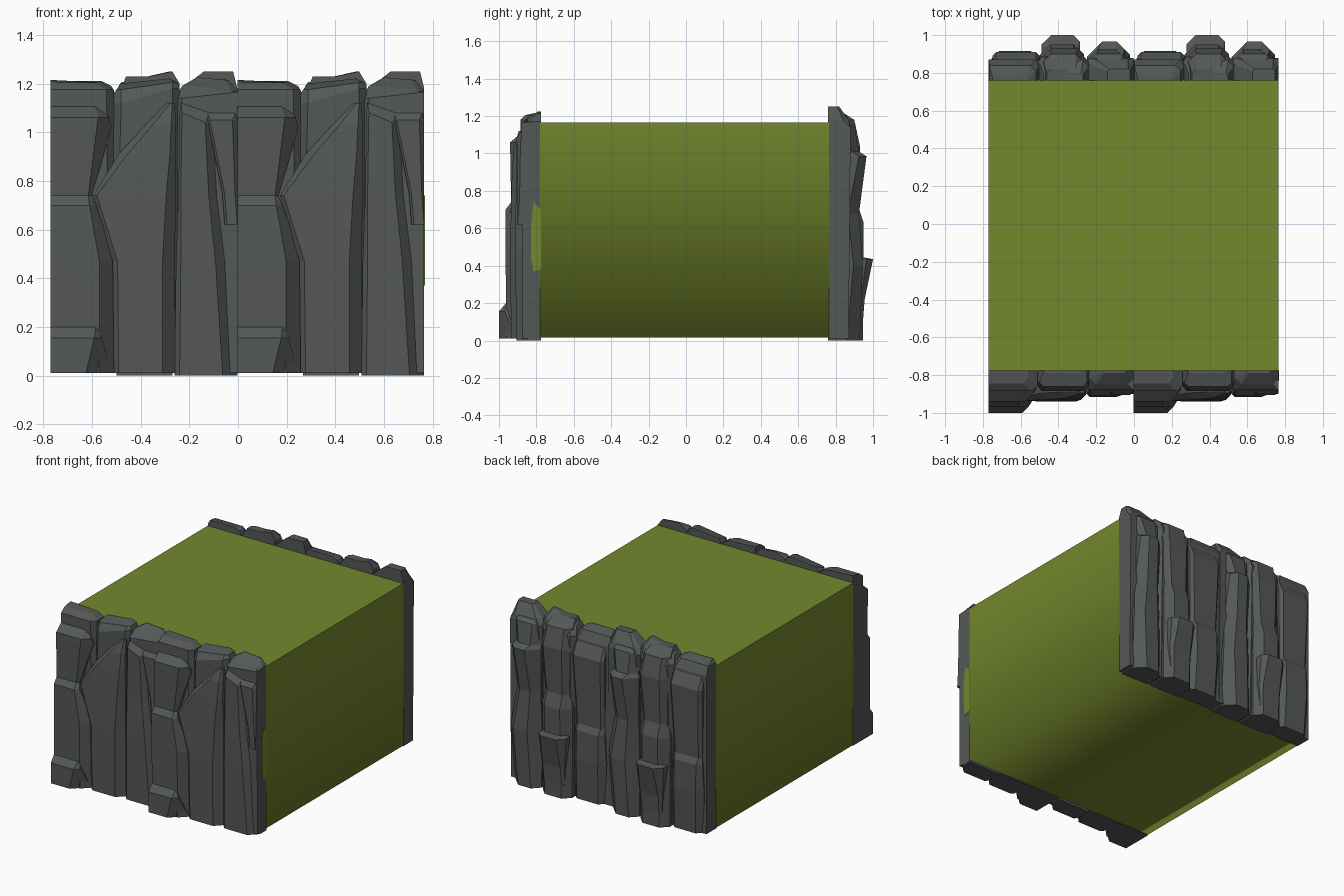
import bpy, bmesh


def material(name, rgb):
    m = bpy.data.materials.new(name)
    m.diffuse_color = (*rgb, 1)
    return m


ROCK = material("dark grey rock", (0.088, 0.098, 0.092))
GRASS = material("olive green grass", (0.175, 0.245, 0.026))
TILE = 0.7675          # the cliff pattern repeats twice across the block
LEFT = -0.77


def make(name, bm, mat):
    bmesh.ops.recalc_face_normals(bm, faces=bm.faces[:])
    me = bpy.data.meshes.new(name)
    bm.to_mesh(me)
    bm.free()
    me.materials.append(mat)
    ob = bpy.data.objects.new(name, me)
    bpy.context.collection.objects.link(ob)
    return ob


def column(name, side, inner, sections, closed=True):
    """Loft a rock column, once per tile.
    Section: z, left x, right x, depth y, left bevel, right bevel, tilt of right side."""
    for t in range(2):
        bm = bmesh.new()
        rings = []
        for z, a, b, y, bl, br, tilt in sections:
            iny = min(inner, y)
            pts = [(a, iny, 0), (a, max(iny, y - bl), 0), (a + bl, y, 0),
                   (b - br, y, tilt), (b, max(iny, y - br), tilt), (b, iny, tilt)]
            rings.append([bm.verts.new((px + t * TILE, side * py, z + pz)) for px, py, pz in pts])
        for r0, r1 in zip(rings, rings[1:]):
            for i in range(6):
                j = (i + 1) % 6
                bm.faces.new((r0[i], r0[j], r1[j], r1[i]))
        bm.faces.new(rings[0])
        bm.faces.new(rings[-1])
        make(f"{name}_{t + 1}", bm, ROCK)


# Grass block: top, sides and bottom, soft along the lower edges
bm = bmesh.new()
prof = [(LEFT, 1.165), (LEFT, 0.015), (0, 0.015), (0.765, 0.015), (0.765, 1.165)]
rows = [[bm.verts.new((x, y, z)) for x, z in prof] for y in (-0.78, 0.765)]
for i in range(5):
    j = (i + 1) % 5
    f = bm.faces.new((rows[0][i], rows[0][j], rows[1][j], rows[1][i]))
    f.smooth = i != 4
bm.edges.ensure_lookup_table()
for e in bm.edges:
    if all(v.co.z > 1 for v in e.verts):
        e.smooth = False
make("grass_block", bm, GRASS)

# Green patch on the right end of the front cliff
bm = bmesh.new()
outline = [(-0.776, 0.38), (-0.815, 0.37), (-0.828, 0.44), (-0.83, 0.6), (-0.815, 0.74), (-0.776, 0.70)]
f = bm.faces.new([bm.verts.new((0.763, y, z)) for y, z in outline])
ext = bmesh.ops.extrude_face_region(bm, geom=[f])
bmesh.ops.translate(bm, vec=(0.005, 0, 0), verts=[v for v in ext["geom"] if isinstance(v, bmesh.types.BMVert)])
make("moss_patch", bm, GRASS)

# Front cliff: backing wall with a broken rim
F = 0.775
column("front_wall_left", -1, F, [
    (0.01, -0.77, -0.51, 0.88, 0, .02, 0), (1.175, -0.77, -0.51, 0.885, 0, .03, 0),
    (1.205, -0.77, -0.56, 0.845, 0, .03, 0), (1.215, -0.77, -0.57, 0.79, 0, .01, -.01)])
column("front_wall_middle", -1, F, [
    (0.01, -0.53, -0.24, 0.875, .02, .02, 0), (1.12, -0.53, -0.24, 0.885, .05, .03, .06),
    (1.175, -0.50, -0.25, 0.86, .02, .02, .03), (1.20, -0.48, -0.28, 0.79, .01, .01, .02)])
column("front_wall_right", -1, F, [
    (0.01, -0.26, -0.0025, 0.875, .02, 0, 0), (1.14, -0.26, -0.0025, 0.88, .03, 0, .025),
    (1.19, -0.23, -0.0025, 0.85, .03, .03, -.02), (1.225, -0.17, -0.04, 0.79, .01, .01, -.01)])

# Front cliff: standing columns
column("front_left_column", -1, F, [
    (0.01, -0.77, -0.51, 0.96, 0, .06, 0), (0.47, -0.77, -0.50, 0.965, 0, .07, 0),
    (0.70, -0.77, -0.585, 0.965, 0, .025, 0), (0.74, -0.77, -0.60, 0.935, 0, .015, 0),
    (1.02, -0.77, -0.52, 0.94, 0, .06, 0), (1.06, -0.77, -0.53, 0.94, 0, .045, 0),
    (1.11, -0.77, -0.56, 0.88, 0, .03, 0)])
column("front_left_foot", -1, 0.9, [
    (0.01, -0.77, -0.515, 1.0, 0, .11, 0), (0.155, -0.77, -0.56, 1.0, 0, .03, 0),
    (0.20, -0.77, -0.575, 0.963, 0, .01, 0)])
column("front_wedge_column", -1, F, [
    (0.01, -0.51, -0.255, 0.935, .02, .055, 0), (0.47, -0.515, -0.26, 0.94, .02, .05, 0),
    (0.74, -0.595, -0.255, 0.935, .015, .04, 0), (0.91, -0.49, -0.255, 0.93, .035, .025, 0),
    (1.03, -0.38, -0.255, 0.92, .03, .02, 0), (1.12, -0.29, -0.26, 0.895, .01, .01, 0)])
column("front_right_column", -1, F, [
    (0.0, -0.26, -0.0025, 0.905, .02, .06, 0), (0.47, -0.255, -0.0025, 0.915, .02, .09, 0),
    (0.74, -0.245, -0.05, 0.91, .01, .07, 0), (1.08, -0.24, -0.115, 0.91, .01, .02, -.04),
    (1.12, -0.235, -0.12, 0.88, .0, .0, -.04)])
column("front_right_sliver", -1, F, [
    (0.62, -0.055, -0.0025, 0.90, .01, .0, 0), (0.75, -0.065, -0.0025, 0.90, .01, .01, 0),
    (1.05, -0.125, -0.0025, 0.905, .01, .02, 0), (1.08, -0.125, -0.01, 0.88, .0, .0, 0)])

# Back cliff: backing wall with a broken rim
B = 0.76
column("back_wall_left", 1, B, [
    (0.01, -0.77, -0.49, 0.87, 0, .02, 0), (1.13, -0.77, -0.49, 0.87, 0, .03, 0),
    (1.19, -0.765, -0.52, 0.84, 0, .03, 0), (1.21, -0.75, -0.56, 0.78, 0, .01, 0)])
column("back_wall_middle", 1, B, [
    (0.01, -0.51, -0.24, 0.88, .02, .02, 0), (1.14, -0.51, -0.24, 0.89, .03, .03, 0),
    (1.19, -0.49, -0.24, 0.86, .03, .03, .01), (1.205, -0.48, -0.27, 0.80, .01, .01, .045)])
column("back_wall_right", 1, B, [
    (0.01, -0.26, -0.0025, 0.87, .02, 0, 0), (1.14, -0.26, -0.0025, 0.88, .03, 0, 0),
    (1.18, -0.23, -0.0025, 0.87, .03, .03, 0), (1.25, -0.14, -0.02, 0.82, .01, .01, 0)])

# Back cliff: standing columns
column("back_left_column", 1, B, [
    (0.01, -0.745, -0.51, 0.90, .04, .03, 0), (0.30, -0.755, -0.505, 0.915, .04, .04, 0),
    (0.50, -0.745, -0.515, 0.91, .03, .03, 0), (0.54, -0.74, -0.52, 0.89, .02, .02, 0),
    (1.03, -0.75, -0.50, 0.91, .02, .02, 0), (1.12, -0.74, -0.51, 0.865, .01, .01, 0)])
column("back_middle_column", 1, B, [
    (0.0, -0.50, -0.27, 0.945, .05, .05, 0), (0.63, -0.50, -0.27, 0.95, .06, .05, 0),
    (0.72, -0.48, -0.28, 0.92, .04, .04, 0), (1.04, -0.49, -0.265, 0.93, .05, .03, 0),
    (1.18, -0.48, -0.27, 0.90, .04, .04, 0), (1.23, -0.46, -0.29, 0.82, .02, .02, 0)])
column("back_middle_spur", 1, 0.9, [
    (0.02, -0.46, -0.31, 0.94, .01, .01, 0), (0.22, -0.47, -0.29, 0.955, .02, .02, 0),
    (0.435, -0.49, -0.285, 1.0, .05, .035, 0), (0.445, -0.47, -0.30, 0.945, .01, .01, 0)])
column("back_right_column", 1, B, [
    (0.0, -0.25, -0.03, 0.93, .05, .07, 0), (0.40, -0.25, -0.02, 0.945, .07, .05, 0),
    (0.68, -0.24, -0.05, 0.925, .05, .06, 0), (0.985, -0.25, -0.05, 0.965, .08, .04, 0),
    (1.01, -0.24, -0.06, 0.925, .05, .04, 0), (1.15, -0.23, -0.03, 0.90, .04, .04, 0),
    (1.19, -0.21, -0.05, 0.85, .02, .02, 0)])
